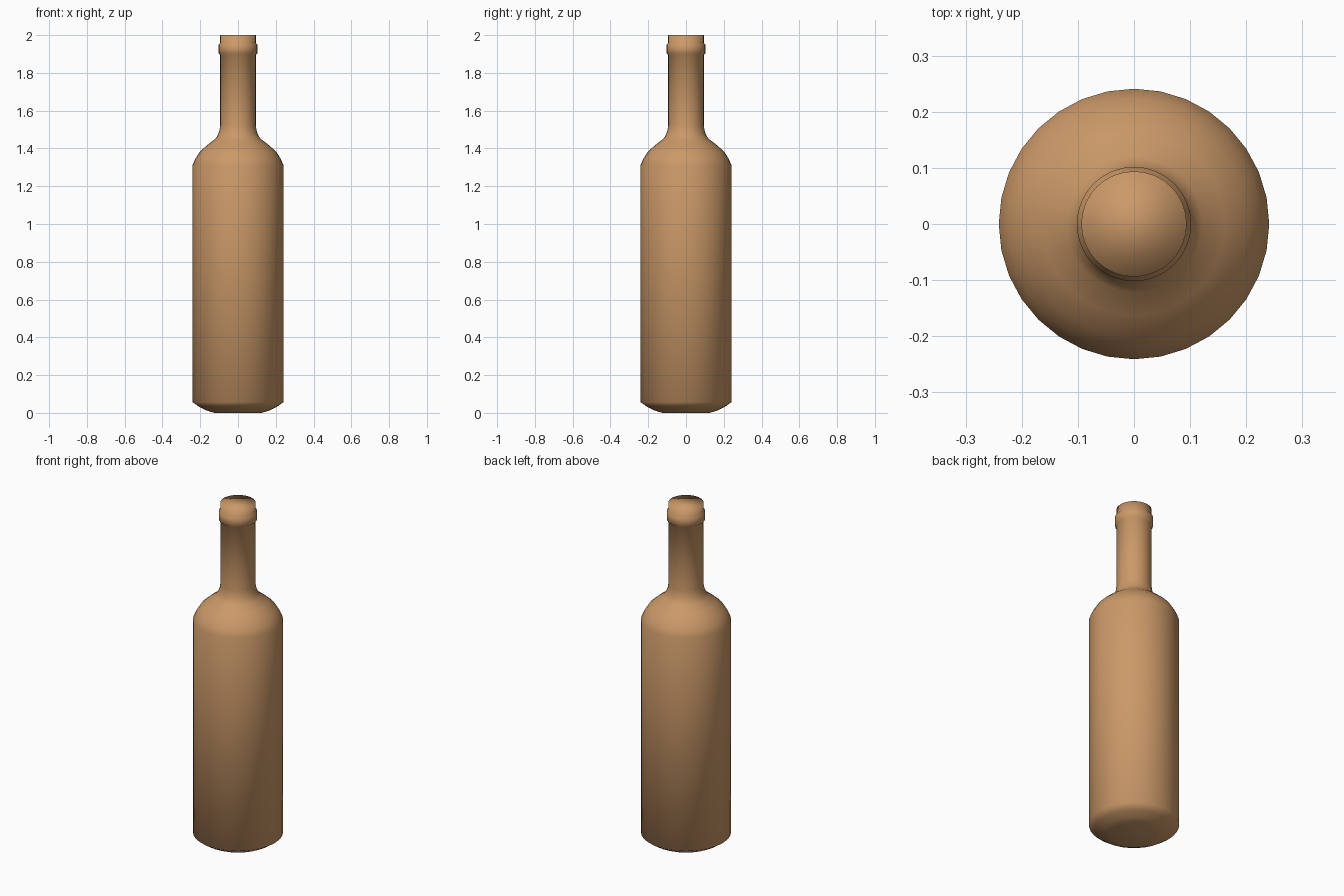
import bpy, bmesh, math

if "Cube" in bpy.data.objects:
    bpy.data.objects.remove(bpy.data.objects["Cube"])

SEGMENTS = 32

# Half profile (radius, height) from base to mouth
PROFILE = [
    (0.125, 0.0), (0.165, 0.012), (0.205, 0.032), (0.241, 0.057),   # base
    (0.241, 1.312),                                                # body
    (0.225, 1.347), (0.203, 1.382), (0.163, 1.418), (0.121, 1.450),  # shoulder
    (0.108, 1.468), (0.099, 1.492), (0.094, 1.522),                 # neck flare
    (0.094, 1.896), (0.102, 1.903), (0.102, 1.950), (0.094, 1.959),  # collar ring
    (0.094, 2.0),                                                  # mouth
]


def lathe(name, profile, segments):
    bm = bmesh.new()
    rings = []
    for r, z in profile:
        rings.append([bm.verts.new((r * math.cos(2 * math.pi * i / segments),
                                    r * math.sin(2 * math.pi * i / segments), z))
                      for i in range(segments)])
    for low, high in zip(rings, rings[1:]):
        for i in range(segments):
            j = (i + 1) % segments
            bm.faces.new((low[i], low[j], high[j], high[i]))
    # Closed base and mouth
    bm.faces.new(rings[0][::-1])
    bm.faces.new(rings[-1])
    for f in bm.faces:
        f.smooth = True
    mesh = bpy.data.meshes.new(name)
    bm.to_mesh(mesh)
    bm.free()
    obj = bpy.data.objects.new(name, mesh)
    bpy.context.collection.objects.link(obj)
    return obj


# Bottle
bottle = lathe("bottle", PROFILE, SEGMENTS)
mat = bpy.data.materials.new("warm_brown")
mat.diffuse_color = (0.6, 0.32, 0.14, 1.0)
mat.use_nodes = True
mat.node_tree.nodes["Principled BSDF"].inputs["Base Color"].default_value = mat.diffuse_color
bottle.data.materials.append(mat)
